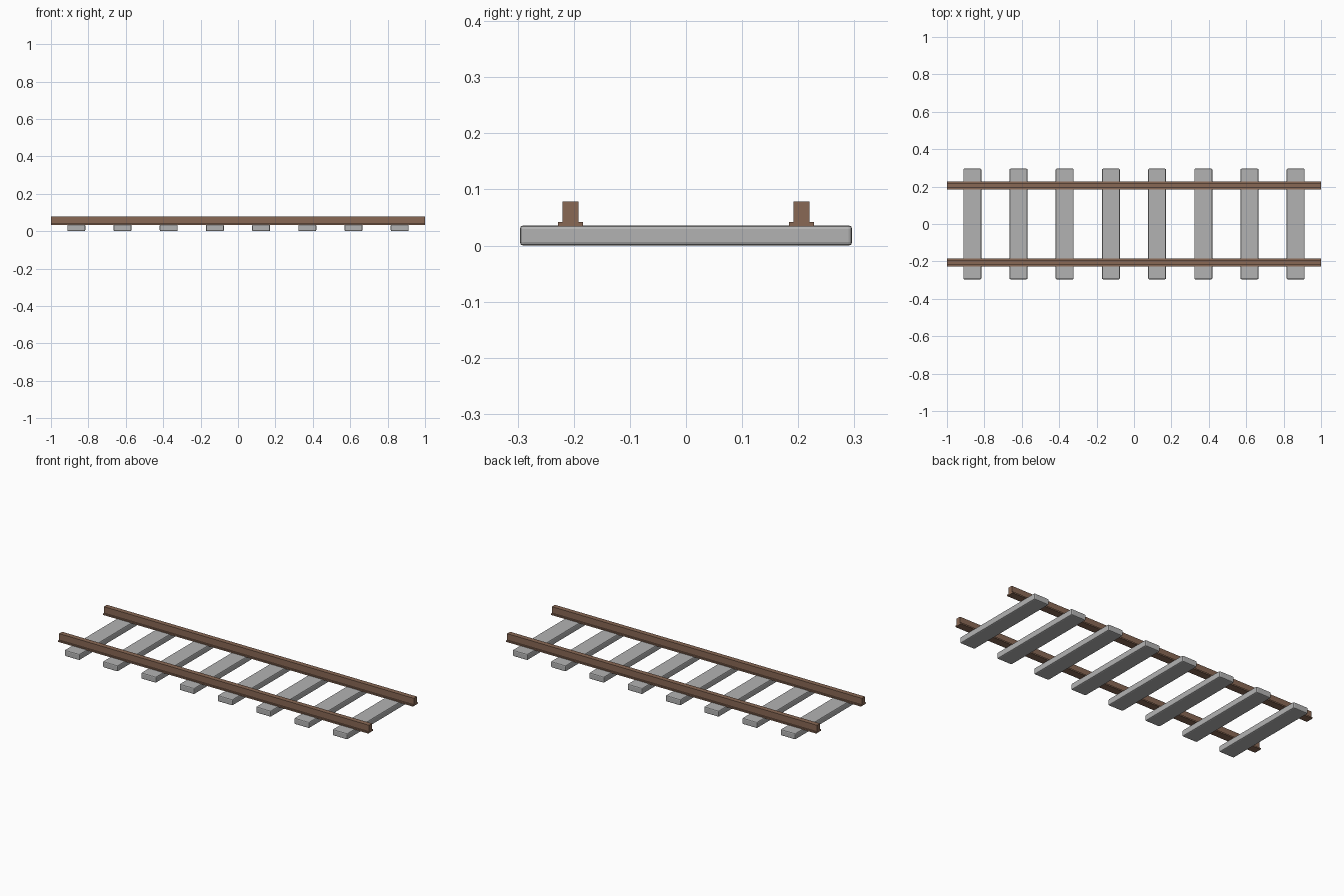
import bpy
import bmesh

cube = bpy.data.objects.get("Cube")
if cube:
    bpy.data.objects.remove(cube, do_unlink=True)


def material(name, color):
    mat = bpy.data.materials.new(name)
    mat.use_nodes = True
    mat.diffuse_color = color
    mat.node_tree.nodes["Principled BSDF"].inputs["Base Color"].default_value = color
    return mat


concrete = material("concrete grey", (0.45, 0.45, 0.45, 1))
steel = material("rusty brown", (0.25, 0.14, 0.09, 1))


def add_object(name, bm, mat):
    bmesh.ops.recalc_face_normals(bm, faces=bm.faces)
    mesh = bpy.data.meshes.new(name)
    bm.to_mesh(mesh)
    bm.free()
    mesh.materials.append(mat)
    obj = bpy.data.objects.new(name, mesh)
    bpy.context.collection.objects.link(obj)
    return obj


# Sleepers: evenly spaced blocks with softened edges
COUNT, SPACING = 8, 0.247
SIZE = (0.096, 0.592, 0.036)
for i in range(COUNT):
    bm = bmesh.new()
    bmesh.ops.create_cube(bm, size=1)
    bmesh.ops.scale(bm, vec=SIZE, verts=bm.verts)
    sleeper = add_object(f"sleeper_{i + 1}", bm, concrete)
    sleeper.location = ((i - (COUNT - 1) / 2) * SPACING, 0, SIZE[2] / 2)
    bevel = sleeper.modifiers.new("soft_edges", "BEVEL")
    bevel.width = 0.006
    bevel.segments = 2

# Rails: a wide foot under an upright bar, extruded along x
FOOT, HEAD = 0.0225, 0.014
BOTTOM, STEP, TOP = 0.034, 0.042, 0.079
half = [(FOOT, BOTTOM), (FOOT, STEP), (HEAD, STEP), (HEAD, TOP)]
profile = half + [(-y, z) for y, z in reversed(half)]
for name, offset in (("front_rail", -0.206), ("back_rail", 0.206)):
    bm = bmesh.new()
    face = bm.faces.new([bm.verts.new((-1, y + offset, z)) for y, z in profile])
    swept = bmesh.ops.extrude_face_region(bm, geom=[face], use_keep_orig=True)
    moved = [g for g in swept["geom"] if isinstance(g, bmesh.types.BMVert)]
    bmesh.ops.translate(bm, vec=(2, 0, 0), verts=moved)
    add_object(name, bm, steel)
